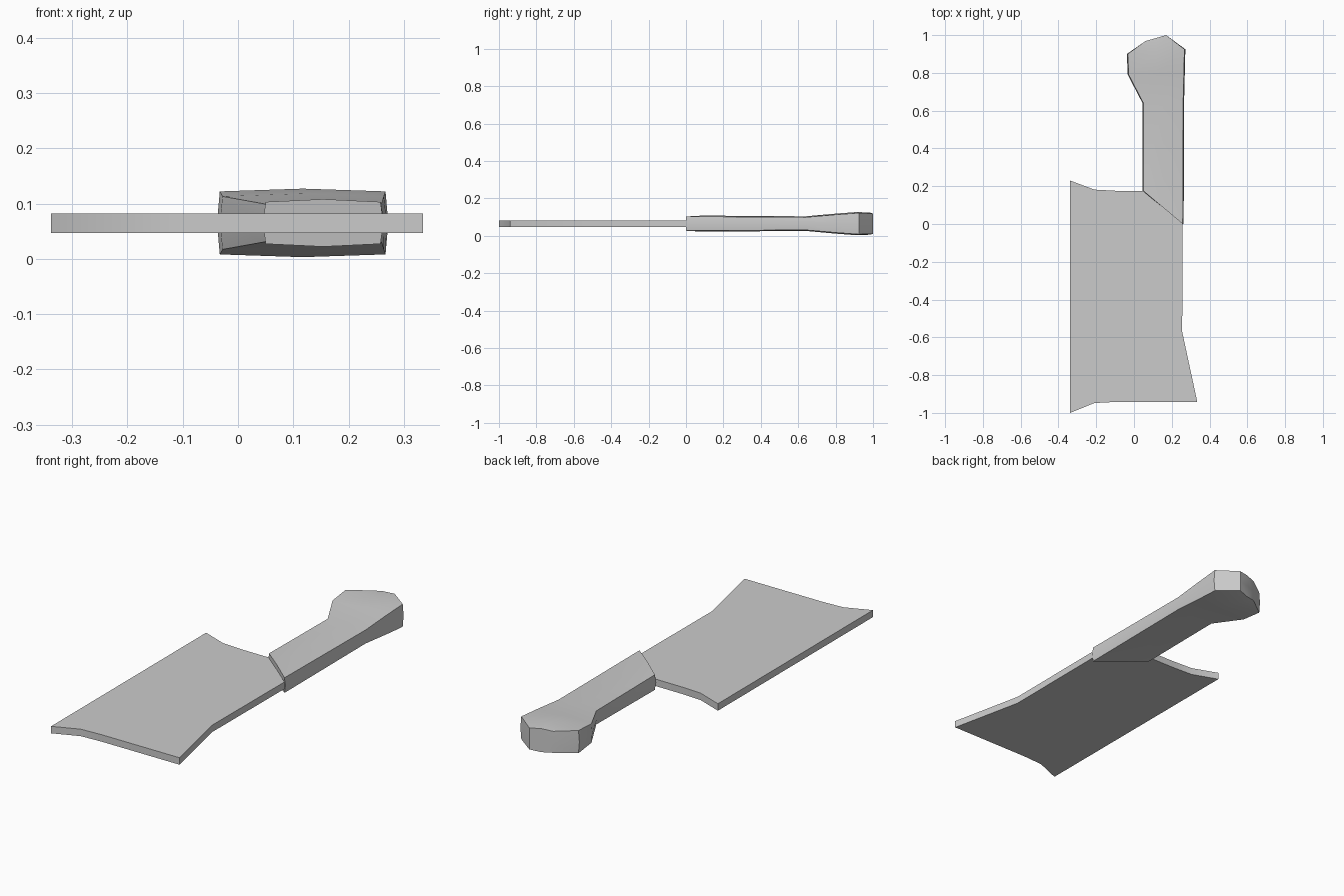
import bpy
import bmesh

cube = bpy.data.objects.get("Cube")
if cube:
    bpy.data.objects.remove(cube, do_unlink=True)

MID_Z = 0.065

grey = bpy.data.materials.new("plain_grey")
grey.use_nodes = True
colour = (0.6, 0.6, 0.6, 1)
grey.diffuse_color = colour
grey.node_tree.nodes["Principled BSDF"].inputs["Base Color"].default_value = colour


def finish(bm, name):
    bmesh.ops.recalc_face_normals(bm, faces=bm.faces)
    mesh = bpy.data.meshes.new(name)
    bm.to_mesh(mesh)
    bm.free()
    mesh.materials.append(grey)
    obj = bpy.data.objects.new(name, mesh)
    bpy.context.collection.objects.link(obj)
    bpy.ops.object.select_all(action="DESELECT")
    obj.select_set(True)
    bpy.context.view_layer.objects.active = obj
    bpy.ops.object.shade_smooth_by_angle(angle=0.5)


# Blade: flat outline pulled up to an even thickness
outline = [(-0.338, 0.23), (-0.21, 0.182), (-0.1, 0.176), (0.05, 0.175),
           (0.258, 0.0), (0.255, -0.57), (0.335, -0.942), (-0.1, -0.942),
           (-0.21, -0.948), (-0.338, -1.0)]
bm = bmesh.new()
base = bm.faces.new([bm.verts.new((x, y, 0.047)) for x, y in outline])
top = bmesh.ops.extrude_face_region(bm, geom=[base])["geom"]
bmesh.ops.translate(bm, vec=(0, 0, 0.035),
                    verts=[v for v in top if isinstance(v, bmesh.types.BMVert)])
finish(bm, "blade")

# Handle: sections (left x, left y, right x, right y, half thickness),
# slightly domed above and below and bowed at the sides
sections = [(0.05, 0.175, 0.258, 0.0, 0.043),
            (0.05, 0.64, 0.26, 0.64, 0.039),
            (-0.028, 0.79, 0.264, 0.8, 0.053),
            (-0.033, 0.9, 0.267, 0.925, 0.062),
            (0.06, 0.968, 0.17, 1.0, 0.059)]
bm = bmesh.new()
rings = []
for i, (lx, ly, rx, ry, h) in enumerate(sections):
    bow = 0.005 if i < len(sections) - 1 else 0
    edge = h - 0.005
    mx, my = (lx + rx) / 2, (ly + ry) / 2
    ring = [(lx, ly, edge), (mx, my, h), (rx, ry, edge), (rx + bow, ry, 0),
            (rx, ry, -edge), (mx, my, -h), (lx, ly, -edge), (lx - bow, ly, 0)]
    rings.append([bm.verts.new((x, y, MID_Z + z)) for x, y, z in ring])
for a, b in zip(rings, rings[1:]):
    for i in range(len(a)):
        j = (i + 1) % len(a)
        bm.faces.new((a[i], a[j], b[j], b[i]))
bm.faces.new(rings[0])
bm.faces.new(rings[-1])
finish(bm, "handle")
